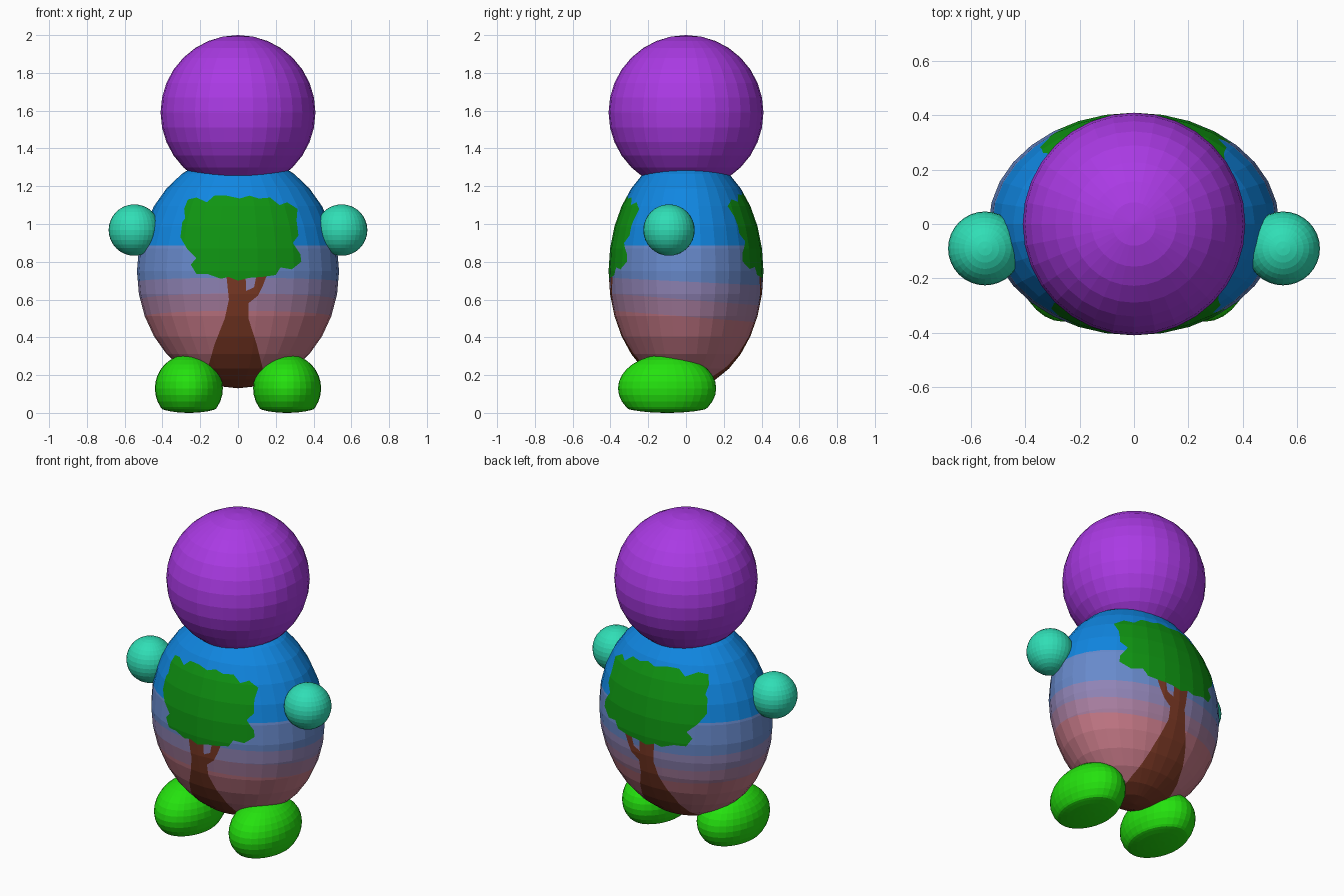
import bpy, bmesh
from mathutils import Vector, Matrix

if "Cube" in bpy.data.objects:
    bpy.data.objects.remove(bpy.data.objects["Cube"])


def material(name, r, g, b):
    lin = [c / 255 / 12.92 if c < 11 else ((c / 255 + 0.055) / 1.055) ** 2.4 for c in (r, g, b)]
    m = bpy.data.materials.new(name)
    m.diffuse_color = (*lin, 1)
    m.use_nodes = True
    m.node_tree.nodes["Principled BSDF"].inputs["Base Color"].default_value = m.diffuse_color
    return m


purple = material("purple", 170, 58, 228)
teal = material("teal", 48, 222, 182)
lime = material("bright_green", 36, 226, 14)
body_mats = [
    material("sky_blue", 16, 135, 226),
    material("haze_blue", 104, 138, 204),
    material("lilac", 144, 132, 182),
    material("mauve", 168, 126, 160),
    material("dusty_pink", 196, 120, 134),
    material("leaf_green", 15, 148, 18),
    material("bark_brown", 122, 56, 36),
]
LEAF, BARK = 5, 6


def ellipsoid(centre, radii):
    bm = bmesh.new()
    bmesh.ops.create_uvsphere(bm, u_segments=32, v_segments=16, radius=1)
    bm.transform(Matrix.Translation(centre) @ Matrix.Diagonal((*radii, 1)))
    return bm


def finish(name, bm, mats):
    me = bpy.data.meshes.new(name)
    bm.to_mesh(me)
    bm.free()
    for m in mats:
        me.materials.append(m)
    ob = bpy.data.objects.new(name, me)
    bpy.context.collection.objects.link(ob)


def cut(bm, faces, co, no):
    geom = set(faces)
    for f in faces:
        geom.update(f.edges)
        geom.update(f.verts)
    bmesh.ops.bisect_plane(bm, geom=list(geom), dist=1e-6, plane_co=co, plane_no=no)


def overlaps(f, a, b, side):
    """Does the face lie on this side and under the outline edge a-b?"""
    if f.calc_center_median().y * side < 0:
        return False
    xs = [v.co.x for v in f.verts]
    zs = [v.co.z for v in f.verts]
    return (min(xs) <= max(a[0], b[0]) and max(xs) >= min(a[0], b[0])
            and min(zs) <= max(a[1], b[1]) and max(zs) >= min(a[1], b[1]))


def inside(x, z, poly):
    hit = False
    for (x1, z1), (x2, z2) in zip(poly, poly[1:] + poly[:1]):
        if (z1 > z) != (z2 > z) and x < (x2 - x1) * (z - z1) / (z2 - z1) + x1:
            hit = not hit
    return hit


# Tree outlines as (x, z)
canopy = [(-.305, .93), (-.295, 1.01), (-.28, 1.03), (-.285, 1.08), (-.265, 1.13), (-.22, 1.14),
          (-.165, 1.115), (-.125, 1.15), (-.06, 1.15), (.01, 1.135), (.06, 1.15), (.11, 1.135),
          (.17, 1.14), (.22, 1.10), (.26, 1.115), (.315, 1.08), (.31, 1.02), (.32, .94),
          (.29, .90), (.33, .84), (.335, .80), (.285, .76), (.225, .77), (.20, .73),
          (.13, .72), (.06, .715), (0, .70), (-.05, .72), (-.09, .71), (-.16, .735),
          (-.22, .735), (-.25, .785), (-.22, .82), (-.27, .87)]
trunk = [(-.17, .05), (-.17, .20), (-.125, .36), (-.07, .50), (-.048, .60), (-.065, .76),
         (.04, .76), (.042, .645), (.085, .665), (.105, .76), (.165, .76), (.13, .67),
         (.105, .62), (.055, .58), (.055, .50), (.10, .36), (.14, .20), (.15, .05)]
# The back canopy is a little larger than the front one
canopies = {-1: canopy, 1: [(x * 1.1 - .01, .71 + (z - .71) * 1.04) for x, z in canopy]}

# Body: egg with coloured sky bands and a tree cut into front and back
bm = ellipsoid((0, 0, .75), (.535, .41, .62))
bands = [(.885, 0), (.695, .05), (.60, .08), (.51, .08)]
for z, tilt in bands:
    cut(bm, bm.faces[:], Vector((0, 0, z)), Vector((0, tilt, 1)))
for side in (-1, 1):
    for poly in (canopies[side], trunk):
        for a, b in zip(poly, poly[1:] + poly[:1]):
            faces = [f for f in bm.faces if overlaps(f, a, b, side)]
            if faces:
                cut(bm, faces, Vector((a[0], 0, a[1])), Vector((a[1] - b[1], 0, b[0] - a[0])).normalized())
for f in bm.faces:
    c = f.calc_center_median()
    side = 1 if c.y > 0 else -1
    if inside(c.x, c.z, canopies[side]):
        f.material_index = LEAF
    elif inside(c.x, c.z, trunk):
        f.material_index = BARK
    else:
        f.material_index = sum(c.z + tilt * c.y < z for z, tilt in bands)
finish("body", bm, body_mats)

# Head
finish("head", ellipsoid((0, 0, 1.59), (.41, .41, .41)), [purple])

for side, label in ((-1, "left"), (1, "right")):
    # Hands
    finish(label + "_hand", ellipsoid((side * .549, -.09, .968), (.136, .136, .136)), [teal])
    # Feet, with a flattened sole
    bm = ellipsoid((side * .26, -.10, .13), (.18, .26, .18))
    cut(bm, bm.faces[:], Vector((0, 0, .02)), Vector((0, 0, 1)))
    for v in bm.verts:
        if v.co.z < .02:
            v.co.z = .02 + (v.co.z - .02) * .285
    finish(label + "_foot", bm, [lime])
